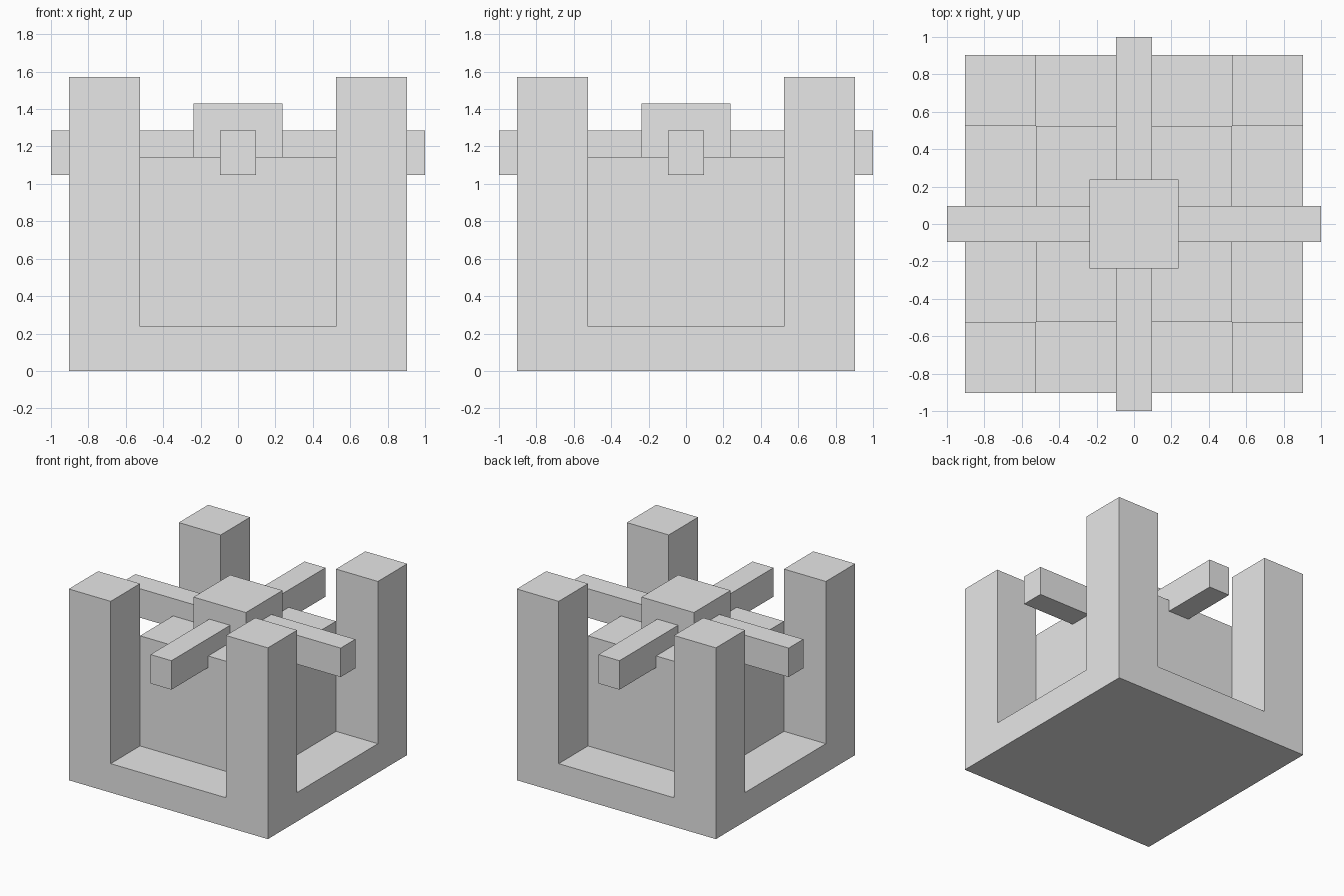
import bpy, bmesh, math

U = 1 / 21  # modelling grid step

old = bpy.data.objects.get("Cube")
if old:
    bpy.data.objects.remove(old, do_unlink=True)

# Single plain grey material
grey = bpy.data.materials.new("plain_grey")
grey.use_nodes = True
grey.diffuse_color = (0.8, 0.8, 0.8, 1)
grey.node_tree.nodes["Principled BSDF"].inputs["Base Color"].default_value = (0.8, 0.8, 0.8, 1)


def add_object(name, bm):
    bmesh.ops.recalc_face_normals(bm, faces=bm.faces)
    mesh = bpy.data.meshes.new(name)
    bm.to_mesh(mesh)
    bm.free()
    mesh.materials.append(grey)
    obj = bpy.data.objects.new(name, mesh)
    bpy.context.collection.objects.link(obj)
    return obj


def box(name, half_x, half_y, z0, z1):
    """Box centred on the z axis, sized in grid steps."""
    bm = bmesh.new()
    bmesh.ops.create_cube(bm, size=2)
    for v in bm.verts:
        v.co.x *= half_x * U
        v.co.y *= half_y * U
        v.co.z = (z1 if v.co.z > 0 else z0) * U
    return add_object(name, bm)


def raise_faces(bm, faces, height):
    """Extrude faces upwards, leaving no faces inside."""
    new = bmesh.ops.extrude_face_region(bm, geom=faces)["geom"]
    verts = [g for g in new if isinstance(g, bmesh.types.BMVert)]
    bmesh.ops.translate(bm, verts=verts, vec=(0, 0, height * U))
    return [g for g in new if isinstance(g, bmesh.types.BMFace)]


# Base slab with four corner posts, in one piece
bm = bmesh.new()
marks = [-19, -11, 11, 19]
grid = [[bm.verts.new((x * U, y * U, 0)) for x in marks] for y in marks]
cells = [bm.faces.new((grid[j][i], grid[j][i + 1], grid[j + 1][i + 1], grid[j + 1][i]))
         for j in range(3) for i in range(3)]
# Keep the underside as a separate copy so that the slab is closed
underside = bmesh.ops.duplicate(bm, geom=cells)
top = raise_faces(bm, cells, 5)
bmesh.ops.delete(bm, geom=[f for f in cells if f.is_valid], context="FACES_ONLY")
bmesh.ops.remove_doubles(bm, verts=bm.verts, dist=1e-4)
corners = [f for f in bm.faces
           if f.calc_center_median().z > 4.9 * U
           and min(abs(f.calc_center_median().x), abs(f.calc_center_median().y)) > 11 * U]
raise_faces(bm, corners, 28)
bmesh.ops.delete(bm, geom=[f for f in corners if f.is_valid], context="FACES_ONLY")
bmesh.ops.dissolve_limit(bm, angle_limit=math.radians(1), verts=bm.verts, edges=bm.edges)
add_object("base_with_corner_posts", bm)

# Central block standing on the base
box("central_block", 11, 11, 5, 24)

# Two crossed beams let into the top of the block
box("cross_beam_side", 21, 2, 22, 27)
box("cross_beam_front_back", 2, 21, 22, 27)

# Cap over the crossing
box("centre_cap", 5, 5, 24, 30)
